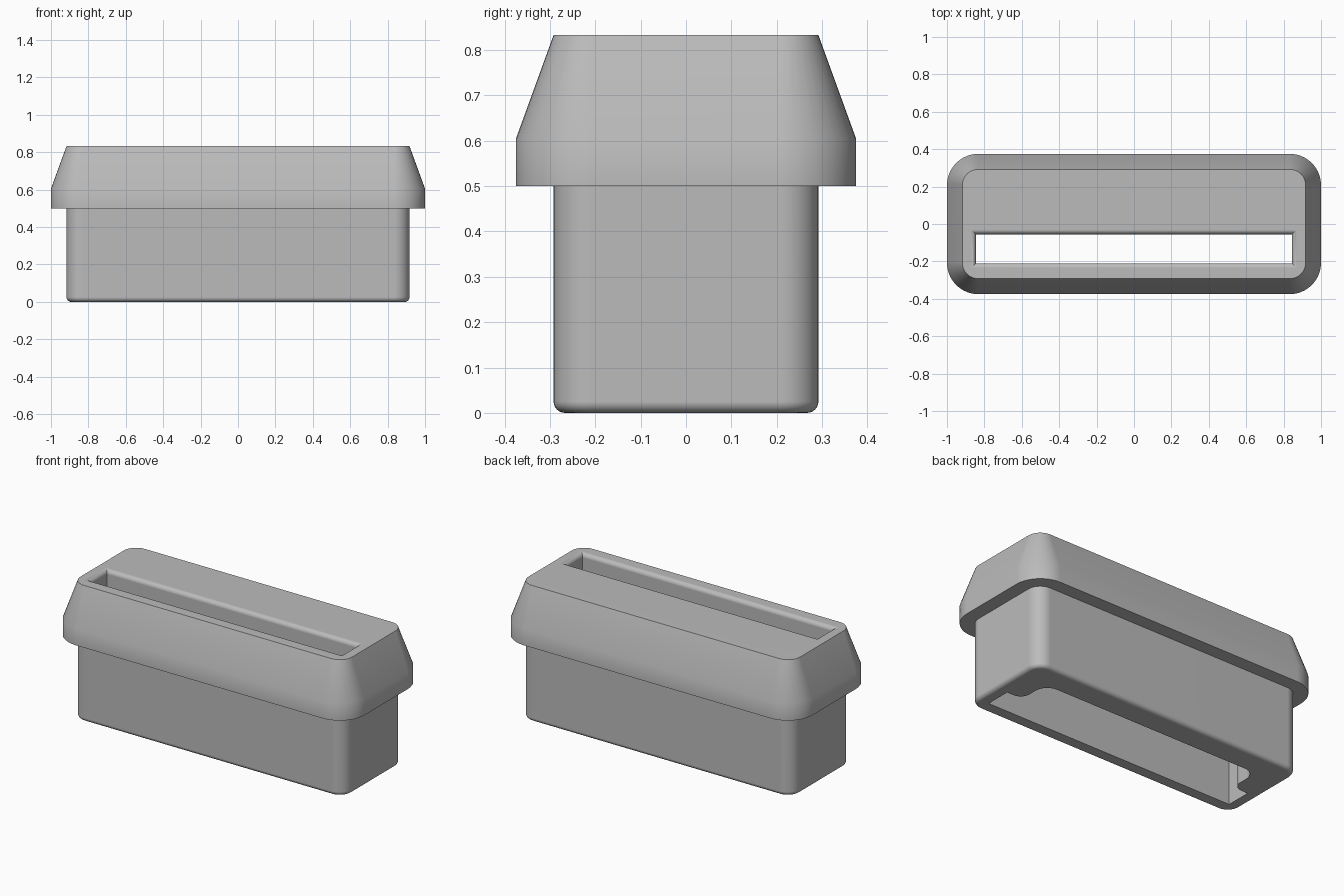
import bpy, bmesh, math

default = bpy.data.objects.get("Cube")
if default:
    bpy.data.objects.remove(default, do_unlink=True)

# One plain plastic colour
grey = bpy.data.materials.new("grey plastic")
grey.use_nodes = True
colour = (0.5, 0.5, 0.5, 1)
grey.diffuse_color = colour
grey.node_tree.nodes["Principled BSDF"].inputs["Base Color"].default_value = colour


def arc(cx, cy, r, start, end, steps=10):
    """Points along a circular arc, angles in degrees."""
    angles = [math.radians(start + (end - start) * i / steps) for i in range(steps + 1)]
    return [(cx + r * math.cos(a), cy + r * math.sin(a)) for a in angles]


def rounded_rect(hx, hy, r, cy=0):
    """Outline of a rectangle with half sizes hx, hy; r = 0 gives square corners."""
    points = []
    for i, (sx, sy) in enumerate(((1, 1), (-1, 1), (-1, -1), (1, -1))):
        px, py = sx * (hx - r), cy + sy * (hy - r)
        points += arc(px, py, r, i * 90, i * 90 + 90) if r else [(px, py)]
    return points


def loft(name, rings):
    """Closed solid through a stack of (z, outline) rings."""
    bm = bmesh.new()
    loops = [[bm.verts.new((x, y, z)) for x, y in outline] for z, outline in rings]
    for low, high in zip(loops, loops[1:]):
        n = len(low)
        for i in range(n):
            j = (i + 1) % n
            bm.faces.new((low[i], low[j], high[j], high[i]))
    bm.faces.new(loops[0][::-1])
    bm.faces.new(loops[-1])
    bmesh.ops.recalc_face_normals(bm, faces=bm.faces)
    mesh = bpy.data.meshes.new(name)
    bm.to_mesh(mesh)
    bm.free()
    obj = bpy.data.objects.new(name, mesh)
    bpy.context.collection.objects.link(obj)
    mesh.materials.append(grey)
    return obj


HEIGHT, STEP = 0.833, 0.5
BODY_X, BODY_Y, BODY_R = 0.917, 0.292, 0.083

# Housing: stem with a filleted foot, then a stepped collar tapering to the top
FOOT = 0.025
rings = []
for dx, dz in arc(0, 0, FOOT, -90, 0, 6):
    inset = FOOT - dx
    rings.append((FOOT + dz, rounded_rect(BODY_X - inset, BODY_Y - inset, BODY_R - inset)))
rings += [
    (STEP, rounded_rect(BODY_X, BODY_Y, BODY_R)),
    (STEP, rounded_rect(1, 0.375, 0.167)),
    (0.605, rounded_rect(1, 0.375, 0.167)),
    (HEIGHT, rounded_rect(BODY_X, BODY_Y, BODY_R)),
]
housing = loft("housing", rings)

# Through slot near the front, flared at the top by a rounded lip
SLOT_X, SLOT_FRONT, SLOT_BACK, LIP = 0.845, -0.21, -0.055, 0.025
slot_mid, slot_half = (SLOT_FRONT + SLOT_BACK) / 2, (SLOT_BACK - SLOT_FRONT) / 2


def slot_ring(z, grow):
    return z, rounded_rect(SLOT_X + grow, slot_half + grow, 0, slot_mid)


slot_rings = [slot_ring(-0.1, 0)]
for dx, dz in arc(0, 0, LIP, 180, 90, 6):
    slot_rings.append(slot_ring(HEIGHT - LIP + dz, LIP + dx))
slot_rings.append(slot_ring(HEIGHT + 0.1, LIP))
slot_cutter = loft("slot_cutter", slot_rings)

# Wider recess behind the slot, open underneath, with soft S-shaped ends
REC_X, REC_Y, REC_R, NECK = 0.74, 0.14, 0.08, 0.06
half = arc(REC_X - REC_R, REC_Y - REC_R, REC_R, 90, 0)
half += arc(REC_X + NECK, SLOT_BACK + NECK, NECK, 180, 270)
half.append((REC_X + NECK, slot_mid))
outline = half + [(-x, y) for x, y in reversed(half)]
recess_cutter = loft("recess_cutter", [(-0.1, outline), (STEP, outline)])

# Cut both openings
bpy.context.view_layer.objects.active = housing
for cutter in (slot_cutter, recess_cutter):
    cutter.hide_render = True
    cut = housing.modifiers.new(cutter.name, "BOOLEAN")
    cut.operation, cut.solver, cut.object = "DIFFERENCE", "EXACT", cutter
    bpy.ops.object.modifier_apply(modifier=cut.name)
    bpy.data.objects.remove(cutter, do_unlink=True)

# Smooth fillets, crisp edges, clean flat faces
bpy.ops.object.select_all(action="DESELECT")
housing.select_set(True)
bpy.ops.object.shade_smooth_by_angle(angle=math.radians(30))
weighted = housing.modifiers.new("clean_normals", "WEIGHTED_NORMAL")
weighted.keep_sharp = True
